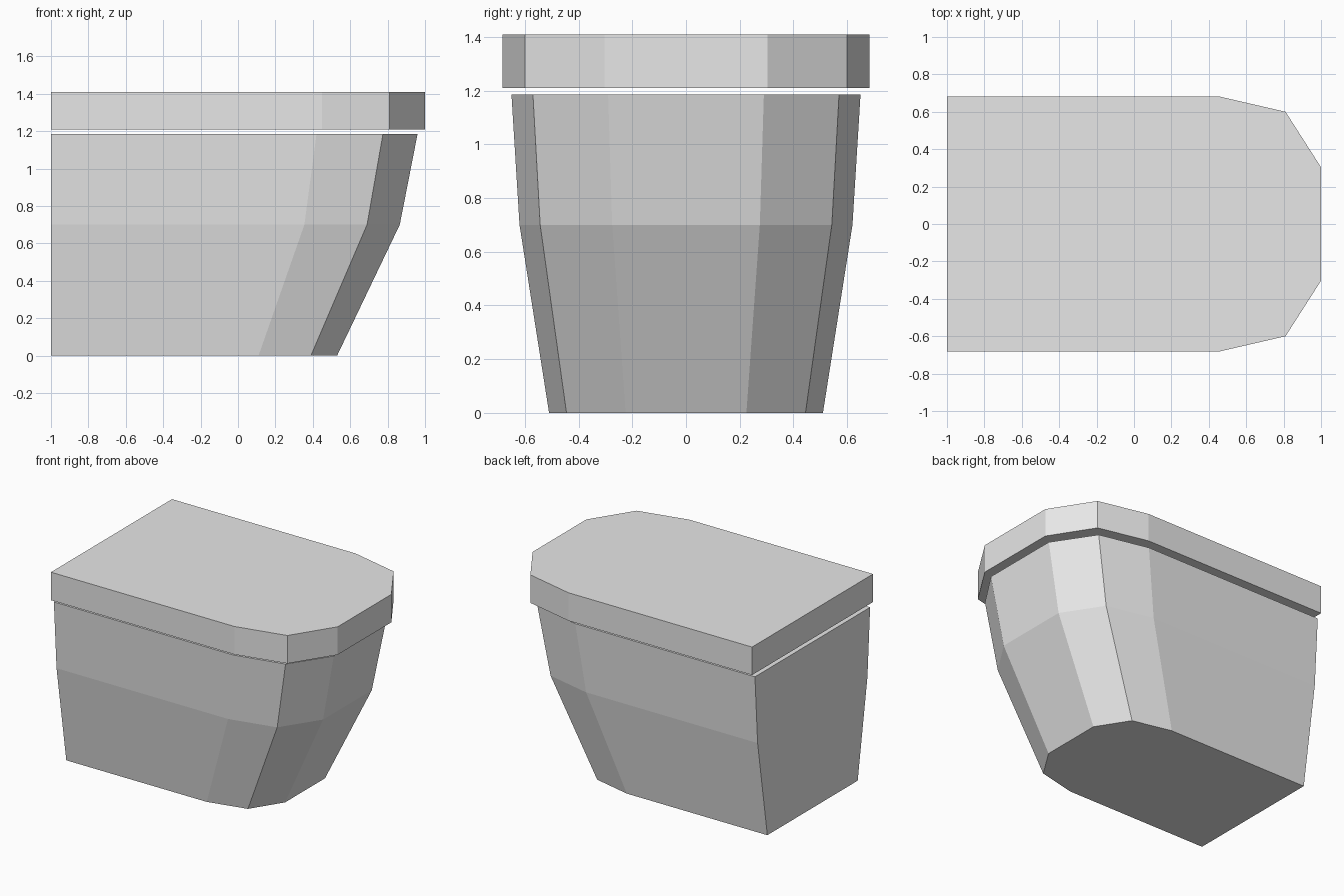
import bpy
import bmesh

# Remove the default object
cube = bpy.data.objects.get("Cube")
if cube:
    bpy.data.objects.remove(cube, do_unlink=True)

# Single flat material
GREY = (0.8, 0.8, 0.8, 1.0)
grey = bpy.data.materials.new("light_grey")
grey.use_nodes = True
grey.diffuse_color = GREY
grey.node_tree.nodes["Principled BSDF"].inputs["Base Color"].default_value = GREY


def outline(side, shoulder, nose):
    """Flat back at x = -1, rounded by facets towards +x; mirrored in y."""
    half = [(-1.0, side[1]), side, shoulder, nose]
    return [(x, -y) for x, y in half] + [(x, y) for x, y in reversed(half)]


def loft(name, sections):
    """Join stacked outlines into a closed solid."""
    bm = bmesh.new()
    rings = [[bm.verts.new((x, y, z)) for x, y in points] for z, points in sections]
    for low, high in zip(rings, rings[1:]):
        for i in range(len(low)):
            j = (i + 1) % len(low)
            bm.faces.new((low[i], low[j], high[j], high[i]))
    bm.faces.new(rings[0][::-1])
    bm.faces.new(rings[-1])
    bmesh.ops.recalc_face_normals(bm, faces=bm.faces)
    mesh = bpy.data.meshes.new(name)
    bm.to_mesh(mesh)
    bm.free()
    mesh.materials.append(grey)
    obj = bpy.data.objects.new(name, mesh)
    bpy.context.collection.objects.link(obj)
    return obj


# Tapered body, narrowing faster below its waist
loft("bin_body", [
    (0.0, outline((0.11, 0.51), (0.39, 0.445), (0.53, 0.225))),
    (0.70, outline((0.355, 0.62), (0.69, 0.543), (0.865, 0.275))),
    (1.185, outline((0.42, 0.65), (0.775, 0.57), (0.96, 0.29))),
])

# Overhanging lid, floating slightly above the body
lid_outline = outline((0.45, 0.683), (0.81, 0.60), (1.0, 0.303))
loft("bin_lid", [(1.21, lid_outline), (1.41, lid_outline)])
